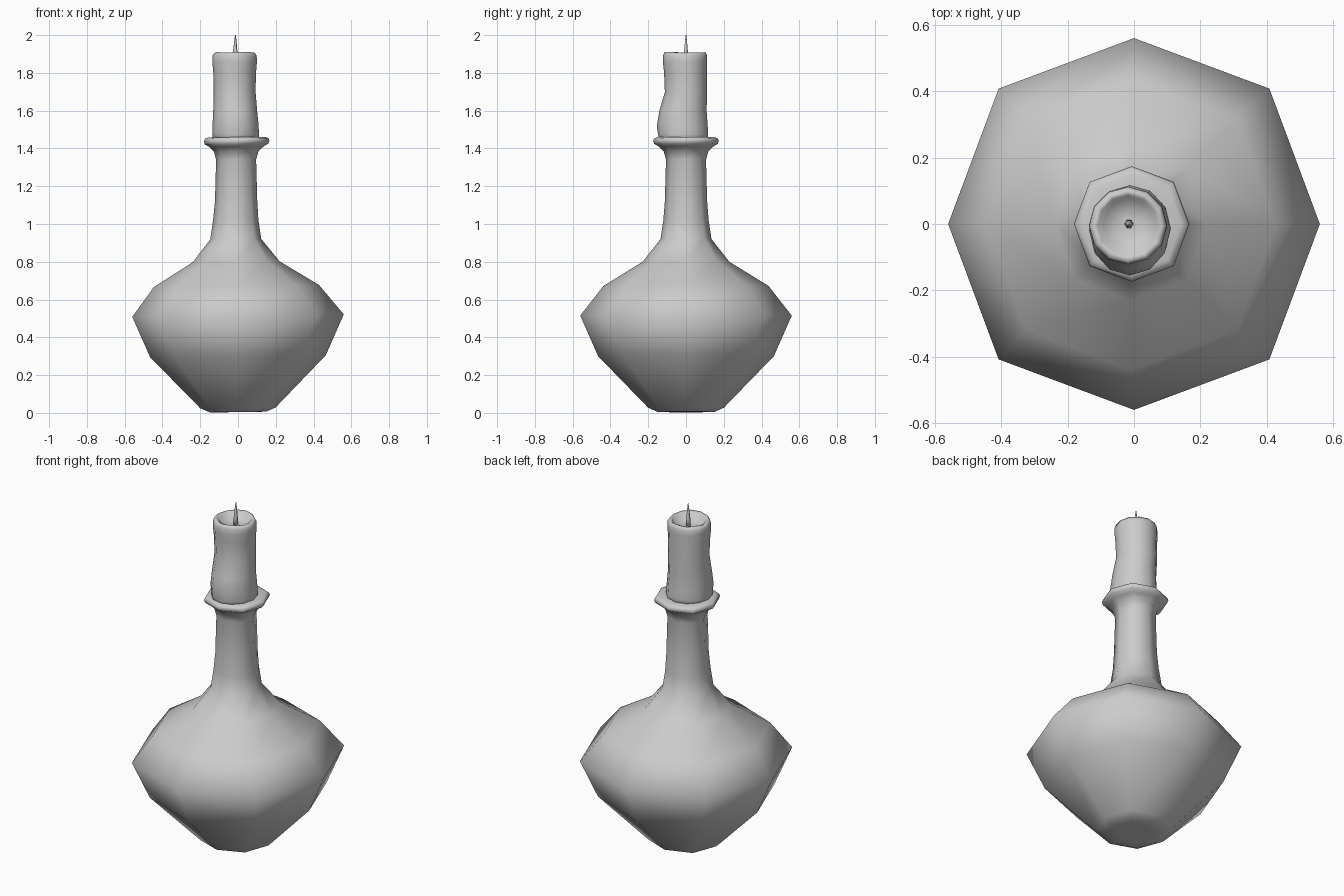
import bpy, bmesh, math, random

random.seed(4)


def lathe(name, rings, sides, diag=1.0, tilt=0.0, wobble=0.0):
    """Skin rings of (centre x, centre y, z, radius x, radius y); close both ends."""
    bm = bmesh.new()
    loops = []
    for cx, cy, z, rx, ry in rings:
        loop = []
        for i in range(sides):
            a = 2 * math.pi * i / sides
            k = 1 + (diag - 1) * abs(math.sin(2 * a))
            x = cx + rx * k * math.cos(a)
            y = cy + ry * k * math.sin(a)
            dz = tilt * x + random.uniform(-wobble, wobble)
            loop.append(bm.verts.new((x, y, max(0, z + dz))))
        loops.append(loop)
    for lo, hi in zip(loops, loops[1:]):
        for i in range(sides):
            j = (i + 1) % sides
            bm.faces.new((lo[i], lo[j], hi[j], hi[i]))
    bm.faces.new(loops[0][::-1])
    bm.faces.new(loops[-1])
    for f in bm.faces:
        f.smooth = True
    bmesh.ops.recalc_face_normals(bm, faces=bm.faces)
    me = bpy.data.meshes.new(name)
    bm.to_mesh(me)
    bm.free()
    ob = bpy.data.objects.new(name, me)
    bpy.context.collection.objects.link(ob)
    return ob


# Eight-sided bottle: base, bulb, shoulder, neck
profile = [(0, .10, .004), (0, .15, .005), (0, .20, .027), (0, .465, .30),
           (0, .56, .515), (-.008, .437, .672), (-.01, .23, .80),
           (-.012, .135, .92), (-.012, .12, 1.02), (-.01, .112, 1.12),
           (-.01, .106, 1.34), (-.009, .118, 1.385), (-.008, .145, 1.41),
           # lip
           (-.008, .168, 1.424), (-.007, .174, 1.44), (-.007, .168, 1.453),
           (-.007, .15, 1.46), (-.007, .10, 1.46)]
lathe("bottle", [(x, 0, z, r, r) for x, r, z in profile], 8,
      diag=1.03, tilt=0.012)

# Candle with an uneven side, rounded rim and melted hollow
candle = [(-.012, -.015, 1.44, .122, .13), (-.012, -.015, 1.475, .123, .132),
          (-.013, -.02, 1.52, .122, .135), (-.015, -.016, 1.60, .116, .125),
          (-.018, 0, 1.70, .111, .112), (-.018, -.003, 1.80, .113, .113),
          (-.018, -.005, 1.86, .118, .117), (-.018, -.005, 1.89, .117, .117),
          (-.018, -.005, 1.908, .107, .107), (-.018, -.005, 1.902, .092, .092),
          (-.016, 0, 1.875, .075, .075), (-.015, 0, 1.868, .02, .02)]
lathe("candle", candle, 12, wobble=0.004)

# Tapered wick
lathe("wick", [(-.015, 0, 1.86, .014, .014), (-.015, 0, 1.91, .012, .012),
               (-.014, 0, 1.96, .007, .007), (-.014, 0, 2.0, .002, .002)], 6)
